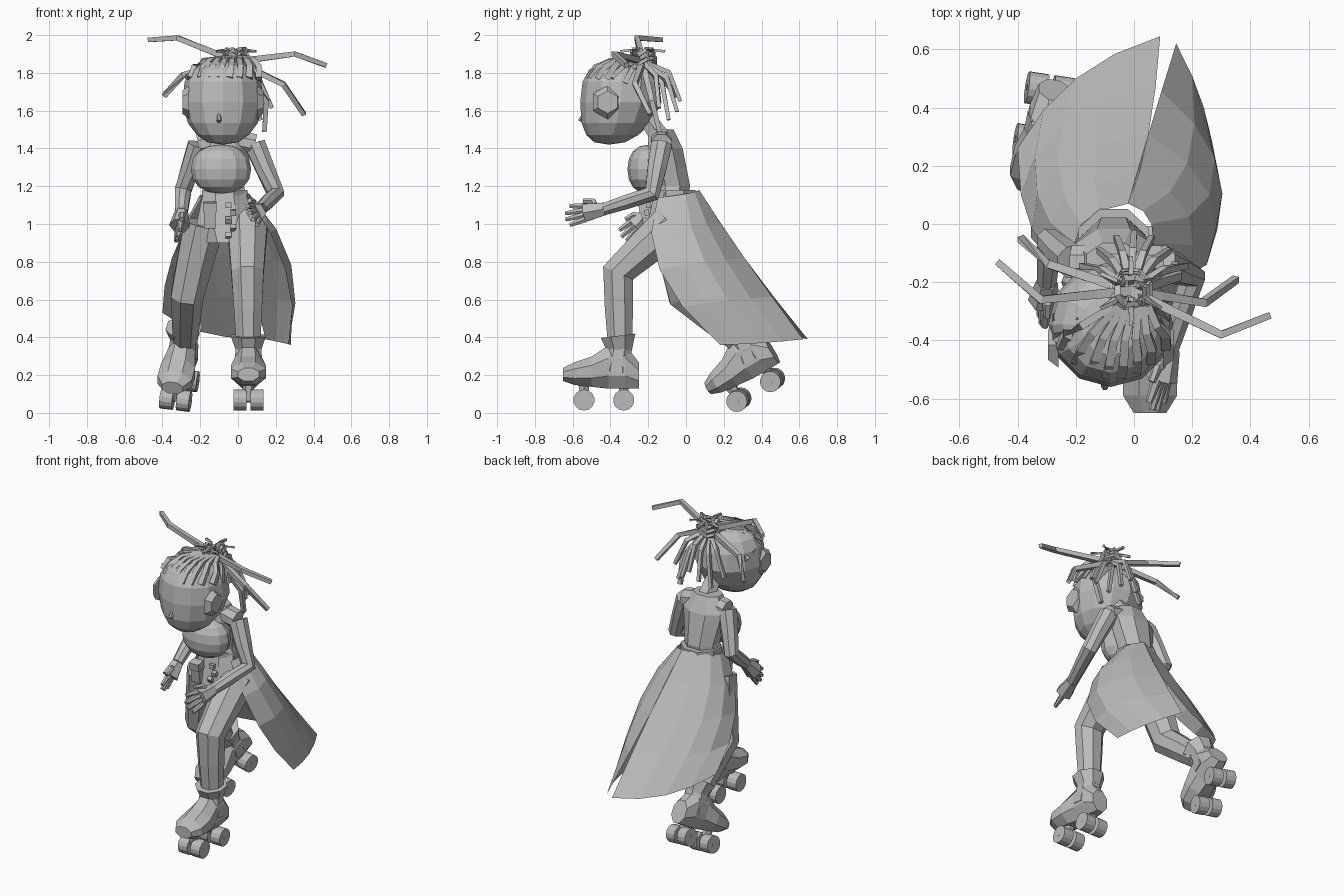
import bpy
import bmesh
from math import sin, cos, pi, copysign, hypot
from mathutils import Vector, Matrix

cube = bpy.data.objects.get("Cube")
if cube:
    bpy.data.objects.remove(cube)

shade = (.5, .5, .5, 1)
grey = bpy.data.materials.new("plain_grey")
grey.use_nodes = True
grey.diffuse_color = shade
grey.node_tree.nodes["Principled BSDF"].inputs["Base Color"].default_value = shade


def finish(name, bm, matrix=None):
    bmesh.ops.recalc_face_normals(bm, faces=bm.faces)
    if matrix:
        bm.transform(matrix)
    mesh = bpy.data.meshes.new(name)
    bm.to_mesh(mesh)
    bm.free()
    mesh.materials.append(grey)
    obj = bpy.data.objects.new(name, mesh)
    bpy.context.collection.objects.link(obj)
    return obj


def skin(name, rings, matrix=None, closed=True):
    """Bridge rings of points; closed rings are capped, open ones make a sheet."""
    bm = bmesh.new()
    rows = [[bm.verts.new(point) for point in ring] for ring in rings]
    count = len(rows[0])
    for lower, upper in zip(rows, rows[1:]):
        for i in range(count if closed else count - 1):
            j = (i + 1) % count
            bm.faces.new((lower[i], lower[j], upper[j], upper[i]))
    if closed:
        bm.faces.new(rows[0])
        bm.faces.new(rows[-1])
    return finish(name, bm, matrix)


def circle(sides):
    """Unit circle as cosine and sine pairs, turned so that a flat side faces out."""
    return [(cos(a), sin(a)) for a in (2 * pi * (i + .5) / sides for i in range(sides))]


def loft(name, stations, sides=8):
    """Each station is a centre, a half width and a half depth."""
    return skin(name, [[(x + width * c, y + depth * s, z) for c, s in circle(sides)]
                       for (x, y, z), width, depth in stations])


def tube(name, path, start, end, sides=6, matrix=None):
    """Round bar along a path, its radius running evenly from start to end."""
    points = [Vector(p) for p in path]
    last = len(points) - 1
    rings = []
    for i, point in enumerate(points):
        along = (points[min(i + 1, last)] - points[max(i - 1, 0)]).normalized()
        helper = Vector((1, 0, 0)) if abs(along.x) < .75 else Vector((0, 0, 1))
        across = along.cross(helper).normalized()
        upward = along.cross(across)
        radius = start + (end - start) * i / last
        rings.append([point + radius * (across * c + upward * s) for c, s in circle(sides)])
    return skin(name, rings, matrix)


def strand(name, path, radius=.018):
    return tube(name, path, radius, radius * .7, sides=4)


def limb(name, top, joint, bottom, start, end):
    """Bent limb with extra rings halfway along each bone."""
    top, joint, bottom = Vector(top), Vector(joint), Vector(bottom)
    path = [top, top.lerp(joint, .5), joint, joint.lerp(bottom, .5), bottom]
    return tube(name, path, start, end, sides=8)


def ball(name, centre, size, power=1):
    """Sphere; a power below one makes it boxier."""
    bm = bmesh.new()
    bmesh.ops.create_uvsphere(bm, u_segments=12, v_segments=8, radius=1)
    for v in bm.verts:
        swell = max(hypot(v.co.x, v.co.y), .01) ** (power - 1)
        v.co = (v.co.x * swell, v.co.y * swell, copysign(abs(v.co.z) ** power, v.co.z))
    return finish(name, bm, Matrix.Translation(centre) @ Matrix.Diagonal((*size, 1)))


def box(name, centre, size, tilt=0):
    bm = bmesh.new()
    bmesh.ops.create_cube(bm, size=1)
    return finish(name, bm, Matrix.Translation(centre) @ Matrix.Rotation(tilt, 4, 'X')
                  @ Matrix.Diagonal((*size, 1)))


# Torso, neck and belt
half_widths = (.1, .16, .14, .11, .13, .15, .1)
loft("torso", [((-.07, -.07 - .02 * abs(i - 3), .9 + i / 10), width, .1 if i < 6 else .07)
               for i, width in enumerate(half_widths)])
tube("neck", [(-.05, -.13, 1.45), (-.06, -.22, 1.58)], .06, .05)
ball("bust", (-.09, -.2, 1.29), (.16, .11, .13), power=.9)
loft("belt", [((-.07, -.06, z), .13, .12) for z in (1.11, 1.18)])

# Head, narrowing to a chin pushed forward
head_centre = Vector((-.08, -.345, 1.645))
head = ball("head", head_centre, (.215, .215, .225), power=.75)
for vertex in head.data.vertices:
    drop = max(0, 1.6 - vertex.co.z)
    for axis in (0, 1):
        vertex.co[axis] -= (vertex.co[axis] - head_centre[axis]) * drop * 1.3
    vertex.co.y -= drop * .35
tube("nose", [(-.1, -.53, 1.6), (-.1, -.56, 1.55), (-.1, -.53, 1.54)], .01, .015)
for side, direction in (("left", 1), ("right", -1)):
    base = head_centre + Vector((direction * .18, -.07, 0))
    tube(side + "_ear", [base, base + Vector((direction * .035, 0, 0))], .09, .06)

# Swept back hair bands
knot = Vector((-.01, -.23, 1.86))
for i in range(8):
    t = i / 3.5 - 1
    back = .1 * t * t
    strand("hair_band", [(-.07 + .18 * t, back - .52, 1.77), (-.06 + .17 * t, back - .48, 1.83),
                         (-.05 + .13 * t, back / 2 - .4, 1.865), knot + Vector((t * .06, -.05, .02))], .024)
for direction in (-1, 1):
    for k in range(3):
        edge = head_centre + Vector((direction * .19, k * .07 - .05, .13 - k * .03))
        middle = edge.lerp(knot, .4) + Vector((direction * .02, 0, .03))
        strand("side_band", [edge, middle, knot], .02)

# Looped hair knot with short spikes
for k in range(3):
    radius = .07 - k * .01
    strand("knot_loop", [knot + Vector((radius * c, radius * s, k * .025 + c * s * .04))
                         for c, s in circle(8) + circle(8)[:1]])
for c, s in circle(6):
    outward = Vector((c, s, 0))
    rise = Vector((0, 0, .06))
    strand("knot_spike", [knot + outward * .03, knot + outward * .06 + rise,
                          knot + outward * .12 + rise * .9], .014)

# Long flying locks, each with a bend and a tip
for bend, tip in (((-.32, -.26, 1.985), (-.47, -.13, 1.975)), ((.3, -.38, 1.9), (.465, -.315, 1.84)),
                  ((-.29, -.14, 1.79), (-.39, -.05, 1.68)), ((.24, -.27, 1.74), (.35, -.19, 1.58)),
                  ((.15, -.18, 1.65), (.14, -.14, 1.49))):
    strand("long_lock", [knot, knot.lerp(Vector(bend), .4), bend, tip], .024)

# Hanging locks fanned behind the head
for i in range(7):
    t = i / 3 - 1
    tip = Vector((.18 * t, .08 * cos(2 * t) - .11, 1.6 + .05 * cos(5 * t)))
    middle = knot.lerp(tip, .6) + Vector((0, .02, .07))
    strand("back_lock", [knot, middle, tip], .02)


def arm(side, shoulder, elbow, wrist, tip, spread):
    limb(side + "_arm", shoulder, elbow, wrist, .06, .035)
    wrist, tip, spread = Vector(wrist), Vector(tip), Vector(spread)
    reach = tip - wrist
    palm = wrist + reach / 2
    tube(side + "_palm", [wrist, wrist + reach / 4, palm], .038, .055)
    for k in range(4):
        t = k / 1.5 - 1
        base = palm + spread * t * .7
        end = tip + spread * t - reach * t * t / 8
        tube(side + "_finger", [base, base.lerp(end, .5), end], .019, .012)
    base = wrist + reach / 5
    tube(side + "_thumb", [base, base + spread + reach / 10, base + spread * 1.3 + reach / 3], .024, .013)


# Arms and hands
for direction in (-1, 1):
    tube("shoulder", [(-.06, -.13, 1.45), (direction * .15 - .06, -.13, 1.42)], .06, .06, sides=8)
arm("left", (.09, -.13, 1.42), (.2, -.18, 1.16), (.12, -.43, 1.08), (.07, -.64, 1.04), (-.025, 0, .05))
arm("right", (-.21, -.13, 1.42), (-.29, -.06, 1.18), (-.3, -.2, 1.06), (-.32, -.33, .92), (.01, -.04, .03))

# Trousers
limb("left_leg", (.05, -.08, 1), (.05, -.36, .74), (.055, -.35, .38), .115, .07)
limb("right_leg", (-.18, -.08, 1), (-.27, -.01, .62), (-.28, .27, .39), .115, .07)


def skate(side, matrix):
    """Roller boot built flat, with its front axle at the origin."""
    rings = []
    for y, low, high, width in ((-.11, .1, .17, .06), (-.05, .08, .2, .1), (.04, .07, .23, .1),
                                (.13, .06, .29, .08), (.22, .06, .29, .08), (.29, .06, .2, .06)):
        rings.append([(width * c, y, (low + high) / 2 + (high - low) * s / 1.85) for c, s in circle(8)])
    skin(side + "_shoe", rings, matrix)
    tube(side + "_ankle", [(0, .17, .15), (0, .19, .3)], .085, .07, 8, matrix)
    tube(side + "_cuff", [(0, .19, .26), (0, .18, .34)], .07, .1, 8, matrix)
    for y in (0, .21):
        tube(side + "_axle", [(-.08, y, 0), (.08, y, 0)], .012, .012, 6, matrix)
        tube(side + "_truck", [(0, y, 0), (0, y, .09)], .02, .035, 6, matrix)
        for x in (-.045, .045):
            tube(side + "_wheel", [(x - .034, y, 0), (x + .034, y, 0)], .056, .056, 14, matrix)


# Roller boots, the rear one rolling off its toe
skate("left", Matrix.Translation((.055, -.54, .068)))
skate("right", Matrix.Translation((-.33, .28, .07)) @ Matrix.Rotation(-.15, 4, 'Z')
      @ Matrix.Rotation(.12, 4, 'Y') @ Matrix.Rotation(pi / 6, 4, 'X'))


def through(first, middle, last, t):
    """Point on the parabola that passes through three points."""
    return (Vector(first) * (1 - t) * (1 - 2 * t) + Vector(middle) * 4 * t * (1 - t)
            + Vector(last) * t * (2 * t - 1))


def coat_tail(name, front, side, slit):
    """Sheet through three edges, each given at waist, middle and hem."""
    rows = []
    for i in range(5):
        edges = [through(*edge, i / 4) for edge in (front, side, slit)]
        rows.append([through(*edges, j / 4) for j in range(5)])
    skin(name, rows, closed=False)


# Split coat tails, joined from the waist to the top of the slit
waist_back, slit_top = (-.02, .07, 1.18), (.05, .31, .82)
coat_tail("left_coat_tail", [(.05, -.15, 1.14), (.25, -.14, .76), (.28, .18, .36)],
          [(.06, 0, 1.16), (.26, .1, .8), (.24, .4, .37)], [waist_back, slit_top, (.145, .62, .39)])
coat_tail("right_coat_tail", [(-.19, -.15, 1.14), (-.35, -.02, .82), (-.4, .26, .53)],
          [(-.18, 0, 1.16), (-.26, .2, .83), (-.2, .5, .43)], [waist_back, slit_top, (.09, .645, .39)])

# Belt pouch and hanging trinkets
box("pouch", (-.15, -.21, 1.04), (.06, .05, .12), tilt=.15)
box("pouch_flap", (-.15, -.22, 1.09), (.07, .06, .05), tilt=.15)
for k in range(5):
    box("trinket", (k % 2 * .025 - .05, -.2 - k * .008, 1.1 - k * .04), (.03, .025, .03), tilt=k * .3)
